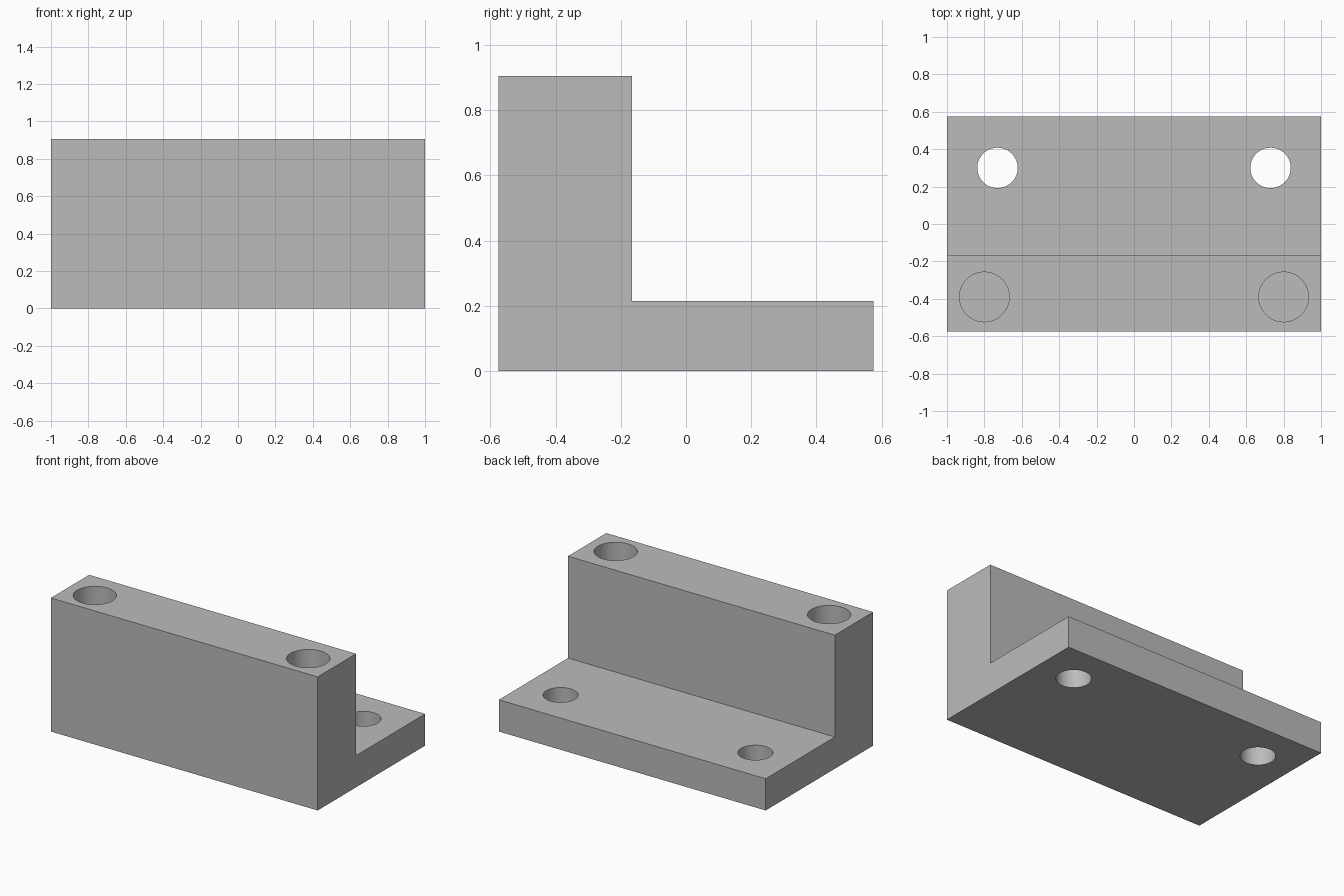
import bpy
import bmesh

if "Cube" in bpy.data.objects:
    bpy.data.objects.remove(bpy.data.objects["Cube"])

grey = bpy.data.materials.new("plain grey")
grey.diffuse_color = (0.5, 0.5, 0.5, 1)
grey.use_nodes = True
grey.node_tree.nodes["Principled BSDF"].inputs["Base Color"].default_value = grey.diffuse_color

# L-shaped bracket: side profile (y, z) extruded along x
profile = [(-0.575, 0), (0.575, 0), (0.575, 0.215), (-0.165, 0.215),
           (-0.165, 0.905), (-0.575, 0.905)]
mesh = bpy.data.meshes.new("bracket")
bm = bmesh.new()
face = bm.faces.new([bm.verts.new((-1, y, z)) for y, z in profile])
extruded = bmesh.ops.extrude_face_region(bm, geom=[face])["geom"]
bmesh.ops.translate(bm, vec=(2, 0, 0),
                    verts=[v for v in extruded if isinstance(v, bmesh.types.BMVert)])
bmesh.ops.recalc_face_normals(bm, faces=bm.faces)
bm.to_mesh(mesh)
bm.free()
mesh.materials.append(grey)
bracket = bpy.data.objects.new("bracket", mesh)
bpy.context.collection.objects.link(bracket)


def drill(name, x, y, radius, bottom, top):
    """Cut a vertical round hole into the bracket."""
    bpy.ops.mesh.primitive_cylinder_add(
        vertices=64, radius=radius, depth=top - bottom,
        location=(x, y, (top + bottom) / 2))
    cutter = bpy.context.object
    cutter.name = name
    cutter.data.materials.append(grey)
    cutter.hide_render = True
    cutter.hide_set(True)
    cut = bracket.modifiers.new(name, 'BOOLEAN')
    cut.operation = 'DIFFERENCE'
    cut.solver = 'EXACT'
    cut.object = cutter


for side in (-1, 1):
    # Through holes in the base plate
    drill("base_hole_cutter", side * 0.73, 0.30, 0.108, -0.1, 0.4)
    # Blind holes in the top of the upright
    drill("upright_hole_cutter", side * 0.80, -0.39, 0.133, 0.37, 1.0)

# Apply the cuts, then smooth only the hole walls
bpy.ops.object.select_all(action='DESELECT')
bracket.select_set(True)
bpy.context.view_layer.objects.active = bracket
for modifier in list(bracket.modifiers):
    bpy.ops.object.modifier_apply(modifier=modifier.name)
for helper in [o for o in bpy.data.objects if o != bracket]:
    bpy.data.objects.remove(helper)
bpy.ops.object.shade_smooth_by_angle(angle=0.5)
